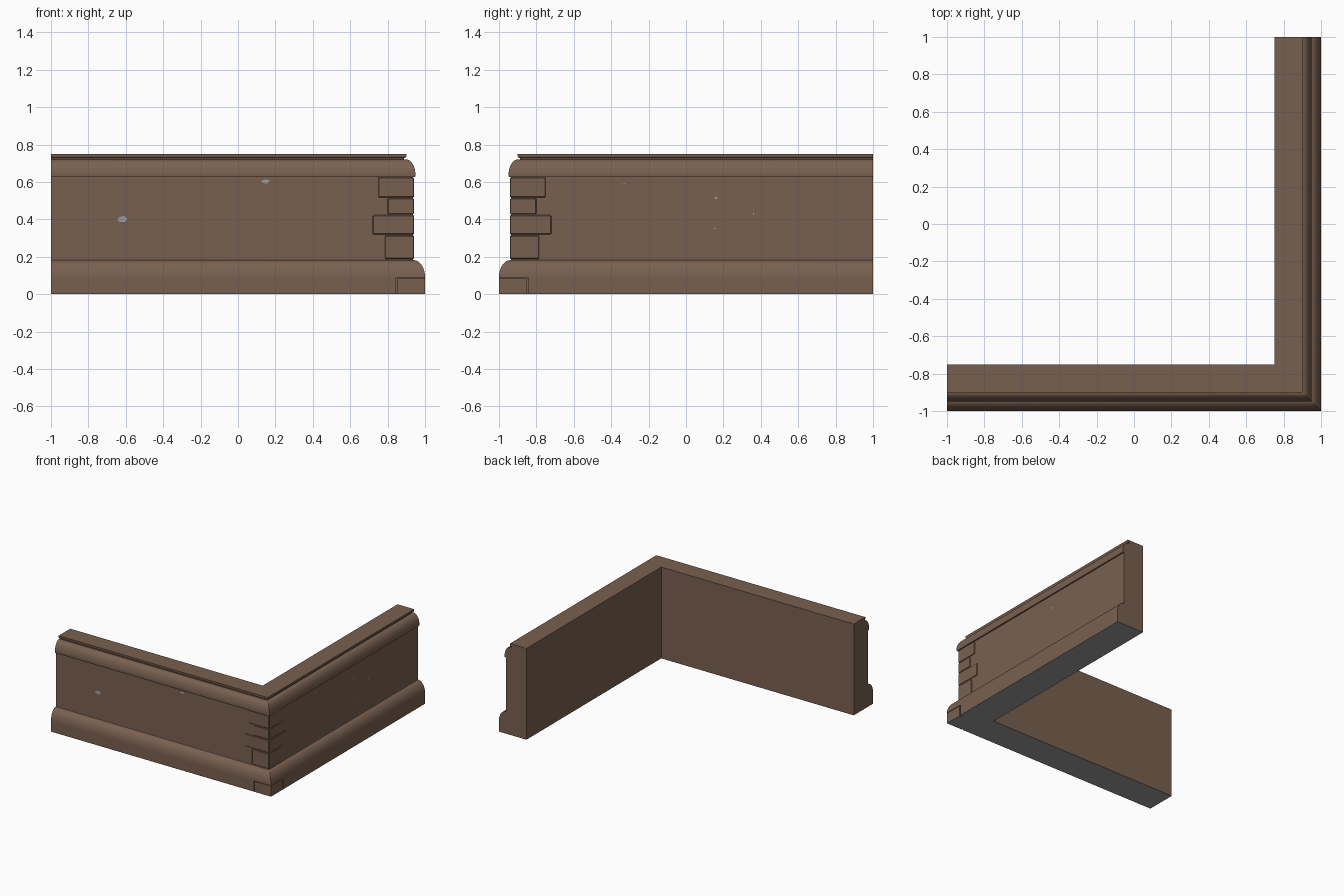
import bpy, bmesh, math, random

if "Cube" in bpy.data.objects:
    bpy.data.objects.remove(bpy.data.objects["Cube"])

random.seed(4)


def material(name, rgb):
    m = bpy.data.materials.new(name)
    m.diffuse_color = (*rgb, 1)
    m.use_nodes = True
    m.node_tree.nodes["Principled BSDF"].inputs["Base Color"].default_value = m.diffuse_color
    return m


brown = material("brown_wood", (0.19, 0.118, 0.08))
grey = material("bare_grey", (0.33, 0.33, 0.33))


def finish(name, bm, mats, bevel=0):
    bmesh.ops.recalc_face_normals(bm, faces=bm.faces)
    bm.normal_update()
    # the underside of the model is bare grey
    if len(mats) > 1:
        for f in bm.faces:
            if f.normal.z < -0.9 and f.calc_center_median().z < 0.001:
                f.material_index = 1
    me = bpy.data.meshes.new(name)
    bm.to_mesh(me)
    bm.free()
    for m in mats:
        me.materials.append(m)
    ob = bpy.data.objects.new(name, me)
    bpy.context.collection.objects.link(ob)
    if bevel:
        b = ob.modifiers.new("edge_bevel", 'BEVEL')
        b.width, b.segments = bevel, 1
    return ob


def corner_sweep(name, profile, start, bevel=0):
    """Run a (depth, z) profile along the front, round the corner, up the right."""
    bm = bmesh.new()
    rings = []
    for k in range(3):
        ring = []
        for d, z in profile:
            e = 1 - d
            x, y = [(start, -e), (e, -e), (e, -start)][k]
            ring.append(bm.verts.new((x, y, z)))
        rings.append(ring)
    n = len(profile)
    for a, b in zip(rings, rings[1:]):
        for i in range(n):
            bm.faces.new((a[i], a[(i + 1) % n], b[(i + 1) % n], b[i]))
    bm.faces.new(rings[0])
    bm.faces.new(rings[2])
    return finish(name, bm, [brown, grey], bevel)


def rect(d0, d1, z0, z1):
    return [(d1, z0), (d0, z0), (d0, z1), (d1, z1)]


def quarter(d0, z0, dw, dz, n=8):
    """Convex quarter round rising inward from (d0, z0)."""
    return [(d0 + dw * (1 - math.cos(t)), z0 + dz * math.sin(t))
            for t in (math.pi / 2 * i / n for i in range(n + 1))]


# moulded wall: base roll, flat panel, cornice roll, cap lip
profile = [(0.25, 0), (0.012, 0), (0.012, 0.09)]
profile += quarter(0, 0.09, 0.062, 0.092)
profile += [(0.064, 0.185), (0.064, 0.626), (0.053, 0.626)]
profile += quarter(0.051, 0.635, 0.05, 0.085)
profile += [(0.112, 0.72), (0.112, 0.728), (0.103, 0.73), (0.1, 0.736),
            (0.1, 0.75), (0.25, 0.75)]
wall = corner_sweep("moulded_wall", profile, -1)
bpy.context.view_layer.objects.active = wall
wall.select_set(True)
bpy.ops.object.shade_smooth_by_angle(angle=math.radians(30))

# corner stones: left edge, bottom, top
stones = [(0.75, 0.518, 0.624), (0.80, 0.428, 0.512),
          (0.72, 0.32, 0.422), (0.785, 0.188, 0.313)]
for i, (s, z0, z1) in enumerate(stones):
    corner_sweep(f"corner_stone_{i + 1}", rect(0.059, 0.09, z0, z1), s, 0.004)
corner_sweep("plinth_corner_stone", rect(0, 0.03, 0, 0.086), 0.852)

# plinth facings, one per wing, stopping short of the corner stone
for name, swap in (("front_plinth", False), ("right_plinth", True)):
    bm = bmesh.new()
    pts = [(x, y, z) for x in (-1, 0.844) for y in (-1, -0.988) for z in (0, 0.09)]
    vs = [bm.verts.new((-p[1], -p[0], p[2]) if swap else p) for p in pts]
    for f in ((0, 1, 3, 2), (4, 5, 7, 6), (0, 1, 5, 4), (2, 3, 7, 6),
              (0, 2, 6, 4), (1, 3, 7, 5)):
        bm.faces.new([vs[i] for i in f])
    finish(name, bm, [brown, grey])

# worn chips showing grey: wing, position, height, width, tallness
chips = [(0, -0.617, 0.402, 0.06, 0.036), (0, 0.148, 0.604, 0.046, 0.024),
         (1, -0.33, 0.59, 0.015, 0.006), (1, 0.16, 0.515, 0.02, 0.012),
         (1, 0.155, 0.35, 0.01, 0.008), (1, 0.36, 0.43, 0.006, 0.018)]
for i, (wing, u, z, w, h) in enumerate(chips):
    bm = bmesh.new()
    out = 0.9365
    vs = []
    for k in range(10):
        a = math.tau * k / 10
        r = random.uniform(0.38, 0.54)
        pu, pz = u + w * r * math.cos(a), z + h * r * math.sin(a)
        vs.append(bm.verts.new((out, pu, pz) if wing else (pu, -out, pz)))
    face = bm.faces.new(vs)
    ext = bmesh.ops.extrude_face_region(bm, geom=[face])
    for v in ext["geom"]:
        if isinstance(v, bmesh.types.BMVert):
            v.co.x -= 0.003 * wing
            v.co.y += 0.003 * (1 - wing)
    finish(f"wall_chip_{i + 1}", bm, [grey])
